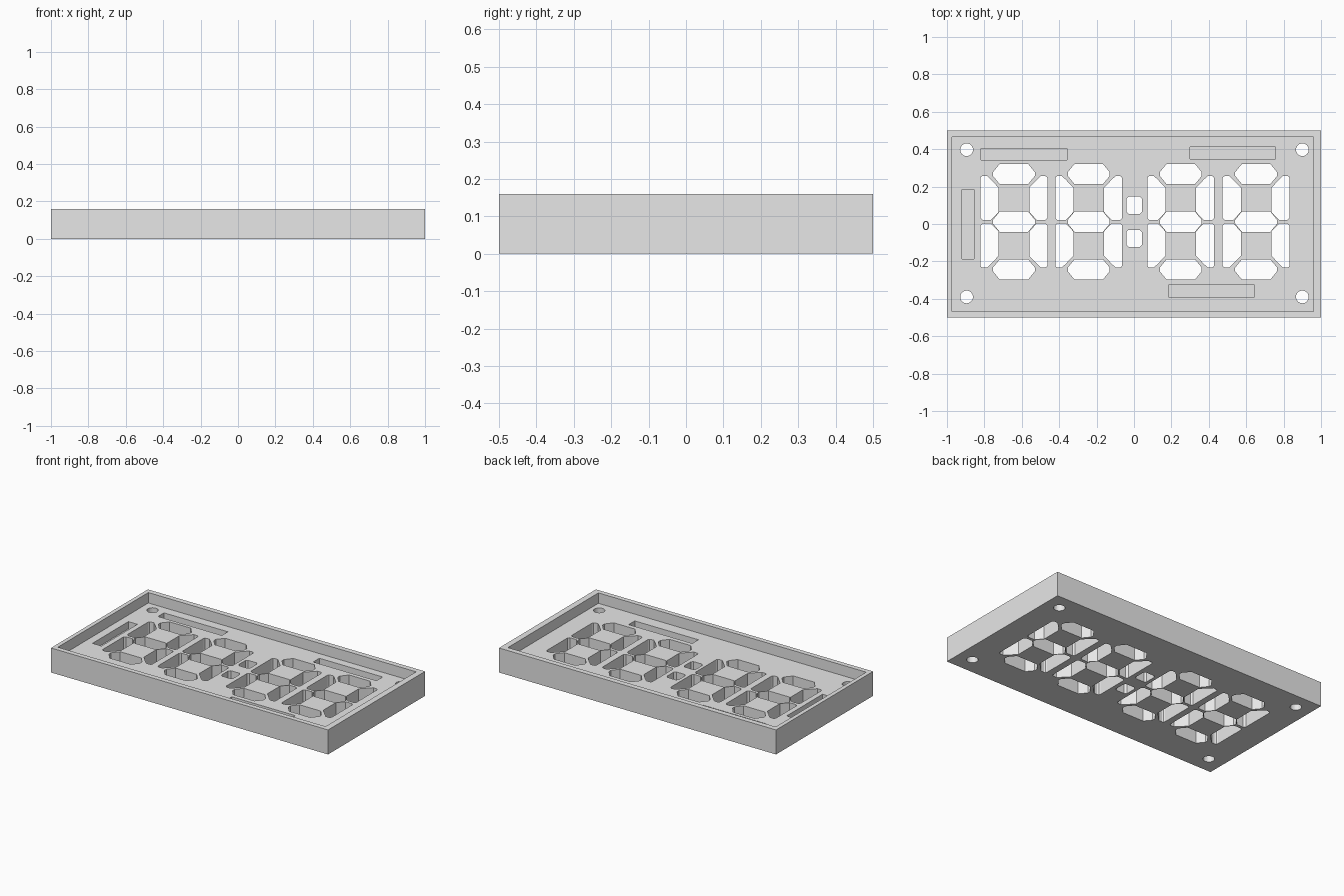
import bpy
import bmesh
from math import cos, sin, tau

HEIGHT, FLOOR, SLOT_FLOOR = 0.16, 0.092, 0.045

cube = bpy.data.objects.get("Cube")
if cube:
    bpy.data.objects.remove(cube, do_unlink=True)

grey = bpy.data.materials.new("light_grey")
grey.use_nodes = True
grey.diffuse_color = (0.8, 0.8, 0.8, 1)
grey.node_tree.nodes["Principled BSDF"].inputs["Base Color"].default_value = (0.8, 0.8, 0.8, 1)


def prism(bm, points, bottom, top):
    """Extrude a flat outline between two heights."""
    face = bm.faces.new([bm.verts.new((x, y, bottom)) for x, y in points])
    moved = bmesh.ops.extrude_face_region(bm, geom=[face])["geom"]
    verts = [v for v in moved if isinstance(v, bmesh.types.BMVert)]
    bmesh.ops.translate(bm, verts=verts, vec=(0, 0, top - bottom))


def rectangle(x0, x1, y0, y1, c=0.0):
    """Rectangle outline with optional cut corners."""
    if not c:
        return [(x0, y0), (x1, y0), (x1, y1), (x0, y1)]
    return [(x0 + c, y0), (x1 - c, y0), (x1, y0 + c), (x1, y1 - c),
            (x1 - c, y1), (x0 + c, y1), (x0, y1 - c), (x0, y0 + c)]


def make_object(name, bm):
    bmesh.ops.recalc_face_normals(bm, faces=bm.faces)
    mesh = bpy.data.meshes.new(name)
    bm.to_mesh(mesh)
    bm.free()
    mesh.materials.append(grey)
    obj = bpy.data.objects.new(name, mesh)
    bpy.context.collection.objects.link(obj)
    return obj


def cut(target, name, bm):
    """Subtract the shapes in bm from the target."""
    cutter = make_object(name, bm)
    cutter.hide_render = True
    mod = target.modifiers.new(name, "BOOLEAN")
    mod.operation = "DIFFERENCE"
    mod.solver = "EXACT"
    mod.object = cutter
    bpy.context.view_layer.objects.active = target
    bpy.ops.object.modifier_apply(modifier=mod.name)
    bpy.data.objects.remove(cutter, do_unlink=True)


# Solid block of the display housing
bm = bmesh.new()
prism(bm, rectangle(-1, 1, -0.5, 0.5), 0, HEIGHT)
housing = make_object("display_housing", bm)

# Open tray recess
bm = bmesh.new()
prism(bm, rectangle(-0.973, 0.96, -0.468, 0.465), FLOOR, HEIGHT + 0.1)
cut(housing, "tray_recess", bm)

# Openings through the floor: digit segments, colon and screw holes
bm = bmesh.new()


def opening(points):
    prism(bm, points, -0.1, HEIGHT + 0.1)


UPRIGHT = [(0.082, 0.052), (0.122, 0.01), (0.168, 0.01), (0.179, 0.021), (0.179, 0.232),
           (0.175, 0.241), (0.166, 0.245), (0.144, 0.245), (0.122, 0.224), (0.082, 0.182)]
BAR = [(-0.112, -0.01), (-0.076, -0.054), (0.076, -0.054), (0.112, -0.01),
       (0.112, 0.01), (0.076, 0.054), (-0.076, 0.054), (-0.112, 0.01)]
DIGIT_Y = 0.012

for cx in (-0.642, -0.242, 0.25, 0.653):
    for sx in (-1, 1):
        for sy in (-1, 1):
            opening([(cx + sx * x, DIGIT_Y + sy * y) for x, y in UPRIGHT])
    for offset in (-0.255, 0, 0.255):
        opening([(cx + x, DIGIT_Y + offset + y) for x, y in BAR])

for cy in (0.1, -0.077):
    opening(rectangle(-0.041, 0.043, cy - 0.046, cy + 0.046, 0.012))

for cx in (-0.895, 0.9):
    for cy in (-0.39, 0.397):
        opening([(cx + 0.034 * cos(i * tau / 24), cy + 0.034 * sin(i * tau / 24))
                 for i in range(24)])
cut(housing, "openings", bm)

# Shallow slots in the tray floor
bm = bmesh.new()
for slot in ((-0.818, -0.357, 0.343, 0.405), (0.299, 0.756, 0.348, 0.412),
             (0.184, 0.643, -0.39, -0.327), (-0.92, -0.855, -0.187, 0.184)):
    prism(bm, rectangle(*slot), SLOT_FLOOR, HEIGHT + 0.1)
cut(housing, "slots", bm)
